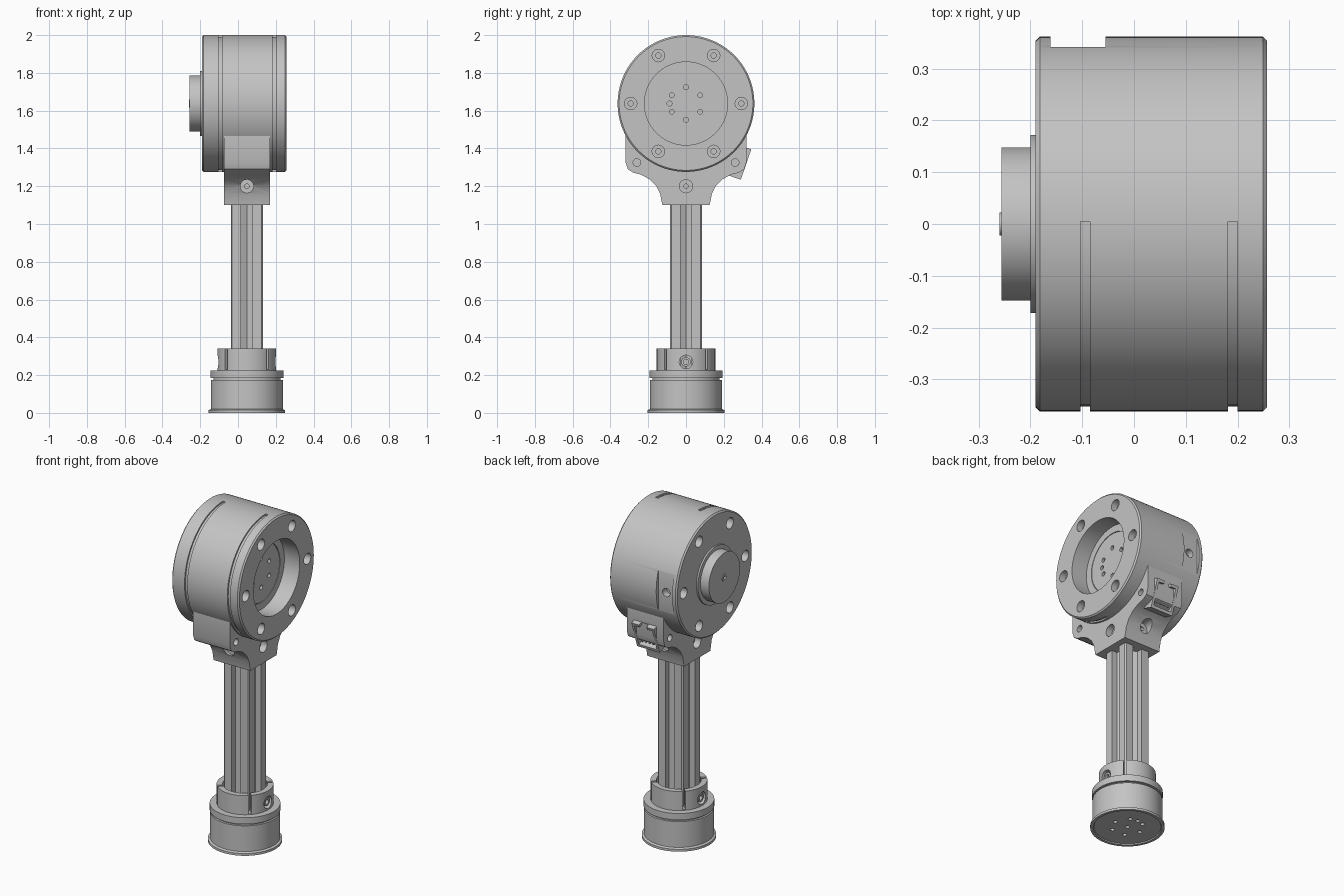
import bpy, bmesh, math
from mathutils import Vector, Matrix

if "Cube" in bpy.data.objects:
    bpy.data.objects.remove(bpy.data.objects["Cube"])

grey = bpy.data.materials.new("plain grey")
grey.use_nodes = True
grey.diffuse_color = (0.55, 0.55, 0.55, 1)
grey.node_tree.nodes["Principled BSDF"].inputs["Base Color"].default_value = (0.55, 0.55, 0.55, 1)

X, Y, Z = Vector((1, 0, 0)), Vector((0, 1, 0)), Vector((0, 0, 1))
CX = 0.047          # axis of shaft and base
CZ, R = 1.638, 0.362  # drum centre height and radius
parts = []


def finish(name, bm, part=True):
    bmesh.ops.recalc_face_normals(bm, faces=bm.faces)
    mesh = bpy.data.meshes.new(name)
    bm.to_mesh(mesh)
    bm.free()
    ob = bpy.data.objects.new(name, mesh)
    bpy.context.collection.objects.link(ob)
    mesh.materials.append(grey)
    if part:
        parts.append(ob)
    else:
        ob.hide_render = True
    return ob


def lathe(name, profile, origin=(0, 0, 0), axis=Z, n=96, part=True):
    """Revolve (distance, radius) pairs about an axis."""
    bm = bmesh.new()
    m = Matrix.Translation(origin) @ axis.to_track_quat('Z', 'Y').to_matrix().to_4x4()
    rings = []
    for t, r in profile:
        count = n if r > 0 else 1
        rings.append([bm.verts.new(m @ Vector((r * math.cos(math.tau * i / n),
                                               r * math.sin(math.tau * i / n), t)))
                      for i in range(count)])
    for a, b in zip(rings, rings[1:]):
        for i in range(n):
            j = (i + 1) % n
            quad = [a[i % len(a)], a[j % len(a)], b[j % len(b)], b[i % len(b)]]
            bm.faces.new(list(dict.fromkeys(quad)))
    for ring in (rings[0], rings[-1]):
        if len(ring) > 1:
            bm.faces.new(ring)
    return finish(name, bm, part)


def prism(name, outline, start, end, along_x=True, part=True):
    """Extrude a (y, z) outline along x, or an (x, y) outline along z."""
    bm = bmesh.new()
    verts = [bm.verts.new((start, a, b) if along_x else (a, b, start)) for a, b in outline]
    face = bm.faces.new(verts)
    out = bmesh.ops.extrude_face_region(bm, geom=[face])
    move = (X if along_x else Z) * (end - start)
    bmesh.ops.translate(bm, vec=move, verts=[v for v in out["geom"] if isinstance(v, bmesh.types.BMVert)])
    return finish(name, bm, part)


def box(name, centre, size, rot=Matrix(), part=True):
    bm = bmesh.new()
    m = Matrix.Translation(centre) @ rot @ Matrix.Diagonal((*size, 1))
    bmesh.ops.create_cube(bm, size=1, matrix=m)
    return finish(name, bm, part)


def cut(target, cutters):
    bpy.context.view_layer.objects.active = target
    for c in cutters:
        mod = target.modifiers.new("cut", 'BOOLEAN')
        mod.operation, mod.solver, mod.object = 'DIFFERENCE', 'EXACT', c
        bpy.ops.object.modifier_apply(modifier=mod.name)
        bpy.data.objects.remove(c)


def bore(origin, inward, wide, depth, narrow=0.0, deep=0.0):
    """Cutter for a hole, with an optional narrower hole at its bottom."""
    profile = [(-0.1, wide), (depth, wide)]
    if narrow:
        profile += [(depth, narrow), (deep, narrow)]
    return lathe("hole_cutter", profile, origin, inward, 24, False)


def around(count, radius, phase=0.0):
    for i in range(count):
        a = phase + math.tau * i / count
        yield radius * math.cos(a), radius * math.sin(a)


# Drum with hub on one side and open recess on the other
drum = lathe("motor_drum", [
    (-0.245, 0), (-0.245, 0.01), (-0.26, 0.01), (-0.26, 0.022), (-0.256, 0.022),
    (-0.256, 0.148), (-0.2, 0.148), (-0.2, 0.172), (-0.19, 0.172), (-0.19, R - 0.008),
    (-0.182, R), (0.249, R), (0.257, R - 0.008), (0.257, 0.22), (0.155, 0.22),
    (0.155, 0.178), (0.15, 0.178), (0.15, 0.174), (0.155, 0.174), (0.155, 0)],
    (0, 0, CZ), X, 128)

cutters = []
for y, z in around(6, 0.293):
    for x, inward in ((0.257, -X), (-0.19, X)):
        cutters.append(bore((x, y, CZ + z), inward, 0.033, 0.04, 0.014, 0.07))
for y, z in list(around(6, 0.087, math.pi / 6)) + [(-0.087, 0)]:
    cutters.append(bore((0.155, y, CZ + z), -X, 0.013, 0.02))
    cutters[-1].data.transform(Matrix.Translation((0, 0, 0)))

# Grooves over the front half, and the flat pocket at the back
arc = [math.pi * (0.496 + 1.0 * i / 48) for i in range(49)]
ring = [(0.39 * math.cos(a), CZ + 0.39 * math.sin(a)) for a in arc]
ring += [((R - 0.009) * math.cos(a), CZ + (R - 0.009) * math.sin(a)) for a in reversed(arc)]
for x in (-0.094, 0.191):
    cutters.append(prism("groove_cutter", ring, x - 0.009, x + 0.009, part=False))
cutters.append(box("pocket_cutter", (-0.108, 0.392, CZ), (0.106, 0.1, 0.3), part=False))
cutters.append(bore((-0.108, 0.342, CZ), -Y, 0.025, 0.04))
cut(drum, cutters)

# Bracket joining drum and shaft
side = [(0.125, 1.1), (0.137, 1.16), (0.16, 1.205), (0.195, 1.238), (0.24, 1.262),
        (0.28, 1.272), (0.308, 1.29), (0.32, 1.325), (0.32, 1.466), (0.2, 1.38)]
bracket = prism("bracket", side + [(-y, z) for y, z in reversed(side)], -0.075, 0.17)
cutters = []
for s in (-1, 1):
    face_x = CX + s * 0.1225
    cutters.append(bore((face_x, 0, 1.2), -s * X, 0.035, 0.04, 0.012, 0.07))
    cutters.append(bore((CX, s * 0.2, 1.2), -s * Y, 0.035, 0.075, 0.012, 0.12))
    for y in (-0.26, 0.26):
        cutters.append(bore((face_x, y, 1.325), -s * X, 0.02, 0.03))
cut(bracket, cutters)

# Tilted cable socket on the back of the bracket
tilt = Matrix.Rotation(-0.33, 4, 'X')
centre = Vector((CX, 0.318, 1.315))
out_dir, up_dir = tilt @ Y, tilt @ Z
mid = centre - out_dir * 0.035
socket = box("cable_socket", mid, (0.15, 0.07, 0.17), tilt)
cut(socket, [box("socket_cutter", centre, (0.12, 0.09, 0.135), tilt, False),
             box("latch_cutter", centre + up_dir * 0.08, (0.05, 0.05, 0.05), tilt, False)])
box("socket_tongue", centre - out_dir * 0.028, (0.09, 0.04, 0.03), tilt)
for i in range(4):
    box("socket_pin", centre - out_dir * 0.025 + X * (i - 1.5) * 0.025 - up_dir * 0.04,
        (0.01, 0.04, 0.01), tilt)

# Slotted square shaft, one side of the section turned four times
quarter = [(0.085, -0.078), (0.085, -0.03), (0.05, -0.03), (0.035, 0),
           (0.05, 0.03), (0.085, 0.03), (0.085, 0.078), (0.078, 0.085)]
section = []
for k in range(4):
    c, s = round(math.cos(k * math.pi / 2)), round(math.sin(k * math.pi / 2))
    section += [(CX + a * c - b * s, a * s + b * c) for a, b in quarter]
prism("shaft", section, 0.2, 1.11, along_x=False)

# Base cup with bottom flange
base = lathe("base_cup", [
    (0.006, 0), (0.006, 0.183), (0, 0.187), (0, 0.203), (0.014, 0.203), (0.02, 0.191),
    (0.175, 0.191), (0.175, 0.178), (0.19, 0.178), (0.19, 0)], (CX, 0, 0))
cut(base, [bore((CX + x, y, 0.006), Z, 0.012, 0.02)
           for x, y in list(around(6, 0.087)) + [(0, 0.087), (0, 0)]])

# Clamp ring and split collar holding the shaft
lathe("clamp_ring", [(0.186, 0), (0.186, 0.193), (0.225, 0.193), (0.225, 0)], (CX, 0, 0))
collar = lathe("split_collar", [
    (0.2, 0), (0.2, 0.155), (0.34, 0.155), (0.34, 0.122), (0.235, 0.122), (0.235, 0)], (CX, 0, 0))
cutters = []
for x, y in around(4, 0.14, math.pi / 4):
    turn = Matrix.Rotation(math.atan2(y, x), 4, 'Z')
    cutters.append(box("slit_cutter", (CX + x, y, 0.3), (0.08, 0.016, 0.14), turn, False))
for s in (-1, 1):
    cutters.append(bore((CX + s * 0.155, 0, 0.27), -s * X, 0.036, 0.05))
cut(collar, cutters)
for s in (-1, 1):
    lathe("collar_screw", [(0.08, 0), (0.08, 0.025), (0.146, 0.025), (0.146, 0.014),
                           (0.13, 0.014), (0.13, 0)], (CX, 0, 0.27), s * X, 24)

# Crisp edges, smooth round surfaces
bpy.ops.object.select_all(action='DESELECT')
for ob in parts:
    ob.select_set(True)
bpy.context.view_layer.objects.active = parts[0]
bpy.ops.object.shade_smooth_by_angle(angle=math.radians(30))
